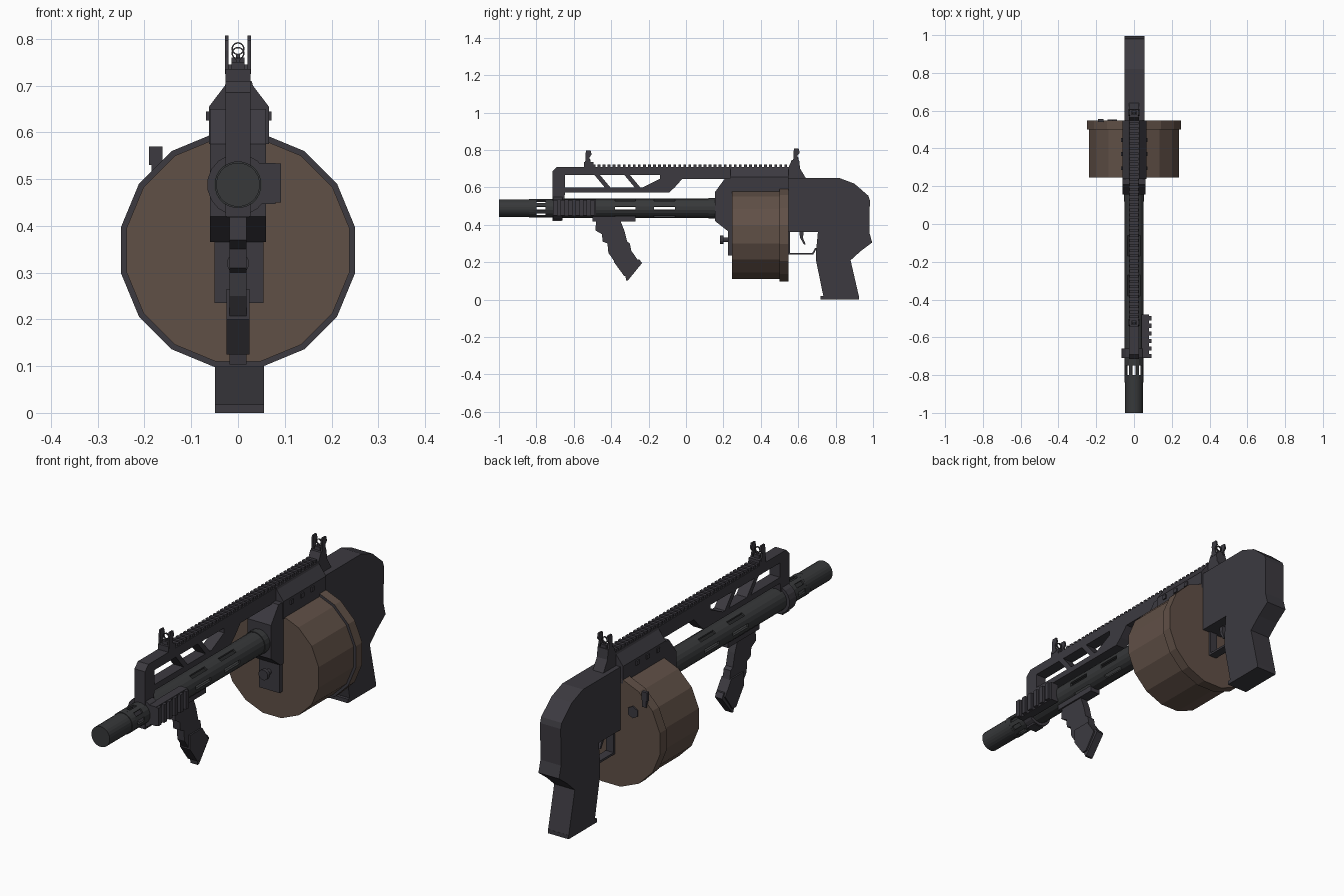
import bpy, bmesh, math

cube = bpy.data.objects.get("Cube")
if cube:
    bpy.data.objects.remove(cube, do_unlink=True)


def material(name, red, green, blue):
    colour = (red, green, blue, 1)
    made = bpy.data.materials.new(name)
    made.use_nodes = True
    made.diffuse_color = colour
    made.node_tree.nodes["Principled BSDF"].inputs["Base Color"].default_value = colour
    return made


METAL = material("dark gunmetal", .045, .042, .051)
BARREL = material("barrel grey", .038, .04, .042)
BROWN = material("drum brown", .118, .08, .062)

BORE = .488          # height of the barrel axis
DRUM = .348          # height of the drum axis
FRAME = .054         # width of the carry frame
RAIL = .71           # height of the top rail
STOCK = .105         # width of the stock


def finish(name, bm, mat):
    bmesh.ops.recalc_face_normals(bm, faces=bm.faces)
    mesh = bpy.data.meshes.new(name)
    bm.to_mesh(mesh)
    bm.free()
    mesh.materials.append(mat)
    part = bpy.data.objects.new(name, mesh)
    bpy.context.collection.objects.link(part)
    return part


def bridge(bm, loops, keep=lambda band, side: True):
    """Join neighbouring loops of vertices with quads."""
    for band, (near, far) in enumerate(zip(loops, loops[1:])):
        for side in range(len(near)):
            after = (side + 1) % len(near)
            if keep(band, side):
                bm.faces.new((near[side], near[after], far[after], far[side]))


def cap(bm, loops):
    bm.faces.new(loops[0])
    bm.faces.new(loops[-1])


def stack(name, levels, width, x=0):
    """Loft rectangles upwards; each level is front, back, height and maybe a width."""
    bm = bmesh.new()
    loops = []
    for front, back, height, *own in levels:
        half = (own[0] if own else width) / 2
        corners = ((-half, front), (half, front), (half, back), (-half, back))
        loops.append([bm.verts.new((x + side, y, height)) for side, y in corners])
    bridge(bm, loops)
    cap(bm, loops)
    return finish(name, bm, METAL)


def box(name, front, back, low, high, width, x=0):
    return stack(name, [(front, back, low), (front, back, high)], width, x)


def lathe(name, rings, sides, mat=METAL, x=0, z=BORE, slots=(), every=2, wall=0):
    """Turn (y, radius) rings; slots are bands that lose every nth side."""
    bm = bmesh.new()
    step = math.tau / sides
    loops = []
    for y, radius in rings:
        turns = [step * (side - .5) for side in range(sides)]
        loops.append([bm.verts.new((x + radius * math.cos(t), y, z + radius * math.sin(t)))
                      for t in turns])
    bridge(bm, loops, lambda band, side: band not in slots or side % every)
    if not wall:
        cap(bm, loops)
    part = finish(name, bm, mat)
    if wall:
        shell = part.modifiers.new("wall", "SOLIDIFY")
        shell.thickness = wall
        shell.offset = -1
    return part


def cylinder(name, front, back, radius, sides, mat=METAL, **place):
    return lathe(name, [(front, radius), (back, radius)], sides, mat, **place)


# Barrel, slotted muzzle and slotted handguard
cylinder("muzzle_tube", -1, -.83, .047, 24, BARREL)
cylinder("muzzle_collar", -.84, -.81, .05, 24, BARREL)
lathe("muzzle_cage", [(y, .05) for y in (-.82, -.8, -.75, -.7)], 16, BARREL,
      slots=[1], wall=.008)
lathe("handguard", [(y, .052) for y in (-.71, -.38, -.27, -.17, -.06, .17)], 18, BARREL,
      slots=[1, 3], every=3, wall=.01)
cylinder("front_clamp", -.71, -.66, .066, 18)
cylinder("handguard_collar", .12, .16, .055, 18, BARREL)

# Side accessory rail
box("side_rail", -.71, -.48, .447, .535, .04, x=.06)
for tooth in range(6):
    front = -.71 + tooth * .04
    box("side_rail_tooth", front, front + .022, .45, .533, .02, x=.082)

# Open carry frame with slanted struts
stack("frame_front_post", [(-.715, -.665, .42), (-.715, -.647, .57),
                           (-.715, -.647, .685), (-.69, -.647, RAIL)], FRAME)
box("frame_top_bar", -.69, .24, .667, RAIL, FRAME)
box("frame_lower_bar", -.66, -.1, .573, .6, FRAME)
for foot in (-.433, -.273):
    stack("frame_strut", [(foot, foot + .03, .598), (foot - .06, foot - .03, .67)], FRAME)
stack("frame_rear_web", [(-.24, -.09, .573), (-.23, -.06, .6),
                         (-.14, -.02, .645), (-.14, -.02, .67)], FRAME)
box("frame_rear_bar", -.14, .24, .645, .67, FRAME)

# Toothed top rail
for tooth in range(39):
    front = -.5 + tooth * .027
    box("top_rail_tooth", front, front + .015, RAIL - .005, RAIL + .012, FRAME - .006)

# Receiver housing over the drum, with side bolts
stack("receiver_housing", [(.237, .547, .575), (.237, .547, .655),
                           (.237, .547, .7, .06), (.237, .547, RAIL, FRAME)], .128, x=.002)
for bolt in range(3):
    front = .285 + bolt * .075
    box("housing_bolt", front, front + .02, .625, .645, .14, x=.002)

# Front trunnion, cover plate and knob
stack("trunnion", [(.225, .25, .365), (.155, .25, .42),
                   (.155, .25, .575), (.21, .25, .65)], .12)
box("drum_front_plate", .225, .255, .235, .41, STOCK, x=.002)
cylinder("plate_knob", .183, .2, .024, 12, z=.32)
cylinder("plate_knob_stem", .19, .23, .013, 12, z=.32)

# Sixteen sided drum with a wider rear rim, dark on its front face
cylinder("drum", .247, .505, .243, 16, BROWN, z=DRUM)
rim = cylinder("drum_rim", .5, .547, .255, 16, BROWN, z=DRUM)
rim.data.materials.append(METAL)
for face in rim.data.polygons:
    face.material_index = int(face.normal.y < -.9)
cylinder("drum_rear_hex", .545, .553, .028, 6, x=-.115, z=.46)
box("drum_lever_arm", .54, .555, .5, .54, .02, x=-.175)
box("drum_lever_tip", .54, .555, .53, .57, .028, x=-.176)

# Stock and pistol grip in one loft
stack("stock_and_grip", [(.735, .925, .015), (.695, .88, .21), (.695, .935, .26),
                         (.7, .995, .305), (.705, .98, .36), (.54, .98, .36),
                         (.54, .983, .53), (.54, .975, .555), (.54, .9, .62),
                         (.54, .82, .65)], STOCK, x=.003)
box("grip_base", .72, .925, 0, .018, STOCK, x=.003)

# Trigger and its guard
stack("trigger", [(.63, .64, .295), (.61, .625, .33), (.605, .63, .365)], .02)
box("guard_front", .545, .555, .24, .37, .04)
box("guard_bottom", .55, .68, .24, .25, .04)
stack("guard_rear", [(.67, .68, .24), (.69, .7, .275)], .04)

# Angled foregrip with finger grooves
box("foregrip_mount", -.5, -.27, .418, .445, .05)
stack("foregrip_upper", [(-.38, -.27, .2), (-.415, -.29, .25), (-.42, -.3, .3),
                         (-.445, -.315, .31), (-.45, -.325, .35), (-.485, -.33, .37),
                         (-.48, -.35, .42)], .036)
stack("foregrip_lower", [(-.33, -.305, .125), (-.385, -.25, .2), (-.385, -.295, .265)], .05)
stack("foregrip_cap", [(-.32, -.31, .103), (-.335, -.235, .195), (-.3, -.25, .215)], .036)

# Sights: bases, then ears, post and ring on each
box("front_sight_base", -.545, -.495, RAIL, .735, FRAME)
stack("rear_sight_base", [(.545, .64, .65), (.545, .61, .7), (.565, .605, .745)], FRAME)
for middle, base in ((-.522, .735), (.59, .745)):
    for side in (-1, 1):
        stack("sight_ear", [(middle - .018, middle + .015, base - .01),
                            (middle - .015, middle + .005, base + .025),
                            (middle - .016, middle + .018, base + .04),
                            (middle - .012, middle + .012, base + .062)], .008, x=side * .024)
    box("sight_block", middle - .012, middle + .012, base - .01, base + .015, .028)
    box("sight_post", middle - .004, middle + .004, base, base + .022, .008)
    cylinder("sight_ring", middle - .004, middle + .004, .014, 14, z=base + .034, wall=.003)
